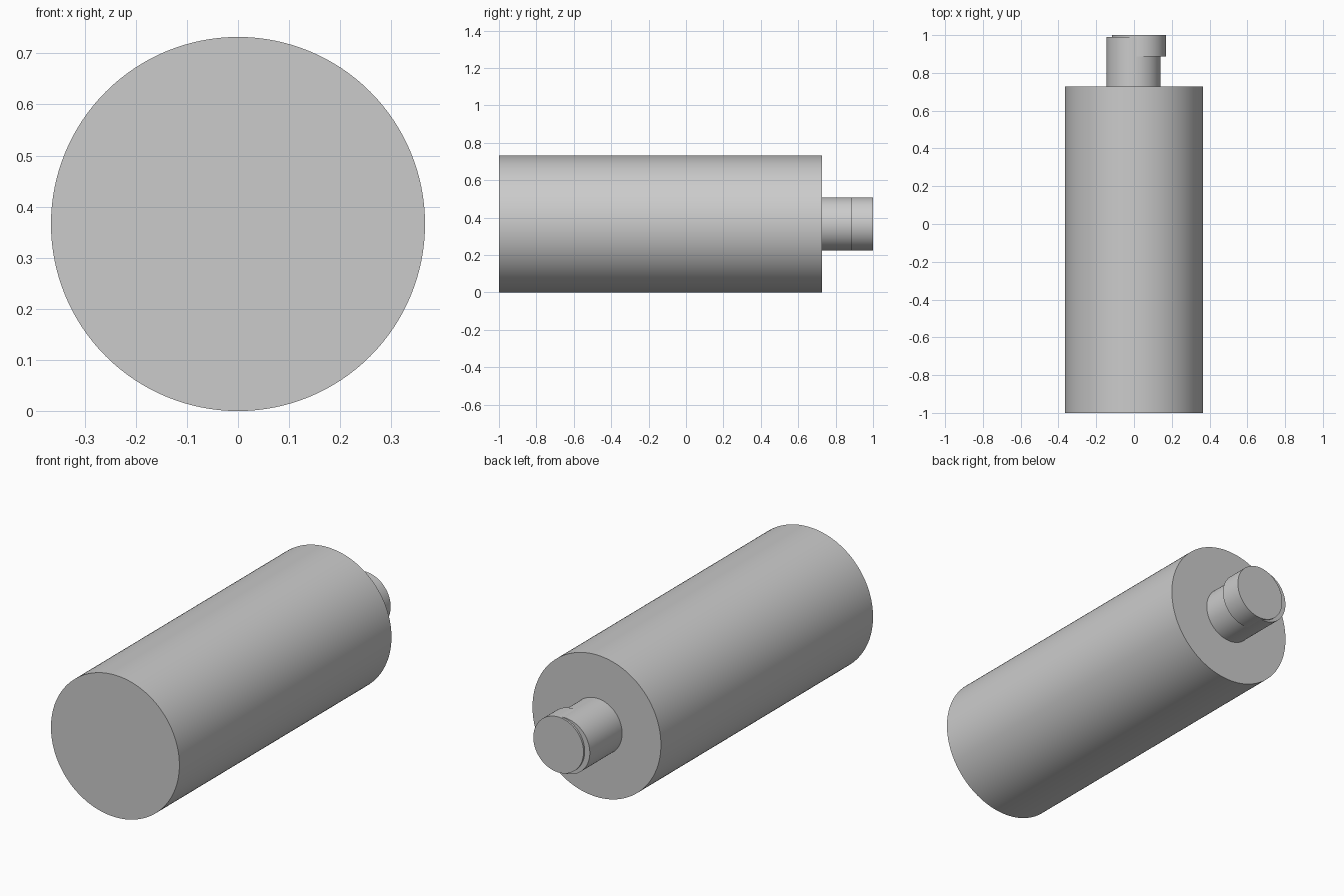
import bpy
import math

cube = bpy.data.objects.get("Cube")
if cube:
    bpy.data.objects.remove(cube, do_unlink=True)

RADIUS = 0.366

grey = bpy.data.materials.new("plain grey")
grey.use_nodes = True
color = (0.6, 0.6, 0.6, 1)
grey.diffuse_color = color
grey.node_tree.nodes["Principled BSDF"].inputs["Base Color"].default_value = color


def rod(name, radius, x, y0, y1):
    """Smooth cylinder lying along y, level with the body's axis."""
    bpy.ops.mesh.primitive_cylinder_add(
        vertices=128, radius=radius, depth=y1 - y0,
        location=(x, (y0 + y1) / 2, RADIUS), rotation=(math.pi / 2, 0, 0))
    obj = bpy.context.object
    obj.name = name
    obj.data.materials.append(grey)
    bpy.ops.object.transform_apply(location=False, rotation=True, scale=True)
    bpy.ops.object.shade_smooth_by_angle(angle=math.radians(30))
    return obj


# Main drum
rod("body", RADIUS, 0, -1, 0.727)
# Shaft leaving the back face
rod("shaft", 0.143, -0.002, 0.727, 0.99)
# Offset end piece, slightly proud of the shaft
rod("offset_tip", 0.143, 0.027, 0.886, 1)
